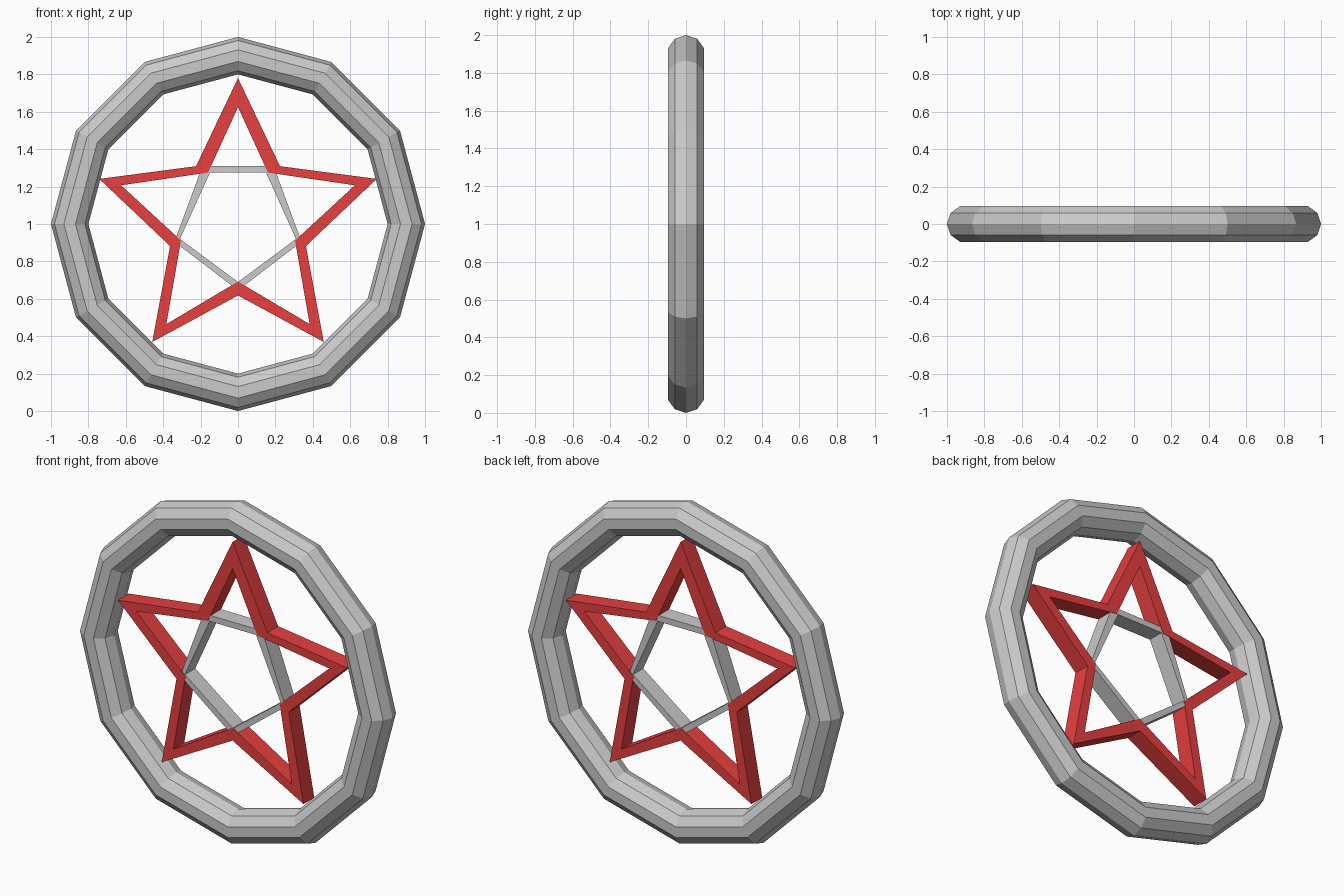
import bpy, bmesh, math

if "Cube" in bpy.data.objects:
    bpy.data.objects.remove(bpy.data.objects["Cube"])

def frame(name, outer, inner, half_depth, mat=None):
    """Closed hollow frame in the XZ plane, extruded along Y."""
    bm = bmesh.new()
    loops = [[bm.verts.new((x, y, z)) for x, z in pts]
             for pts, y in ((outer, -half_depth), (inner, -half_depth),
                            (inner, half_depth), (outer, half_depth))]
    n = len(outer)
    for k in range(4):
        a, b = loops[k], loops[(k + 1) % 4]
        for i in range(n):
            j = (i + 1) % n
            bm.faces.new((a[i], a[j], b[j], b[i]))
    bmesh.ops.recalc_face_normals(bm, faces=bm.faces)
    me = bpy.data.meshes.new(name)
    bm.to_mesh(me)
    bm.free()
    ob = bpy.data.objects.new(name, me)
    bpy.context.collection.objects.link(ob)
    if mat:
        me.materials.append(mat)
    return ob

def mirrored(right):
    """Complete a right-hand outline (top to bottom, both ends on x = 0)."""
    return right + [(-x, z) for x, z in reversed(right[1:-1])]

# outer ring
bpy.ops.mesh.primitive_torus_add(major_segments=12, minor_segments=10,
                                 major_radius=0.9, minor_radius=0.1,
                                 location=(0, 0, 1), rotation=(math.pi / 2, 0, 0))
bpy.context.object.name = "outer_ring"

# red star outline
red = bpy.data.materials.new("red")
red.diffuse_color = (0.8, 0.05, 0.05, 1)
red.use_nodes = True
red.node_tree.nodes["Principled BSDF"].inputs["Base Color"].default_value = red.diffuse_color
star_outer = []
for i in range(10):
    r = 0.382 if i % 2 else 0.78
    a = math.radians(36 * i)
    star_outer.append((r * math.sin(a), 1 + r * math.cos(a)))
star_inner = mirrored([(0, 1.625), (0.16, 1.275), (0.625, 1.207),
                       (0.305, 0.912), (0.383, 0.465), (0, 0.692)])
frame("star", star_outer, star_inner, 0.05, red)

# grey pentagon joining the star's inner corners
pent_outer = [(0.19, 1.31), (0.34, 0.905), (0, 0.645), (-0.34, 0.905), (-0.19, 1.31)]
pent_inner = [(0.15, 1.275), (0.31, 0.92), (0, 0.69), (-0.31, 0.92), (-0.15, 1.275)]
frame("inner_pentagon", pent_outer, pent_inner, 0.048)
